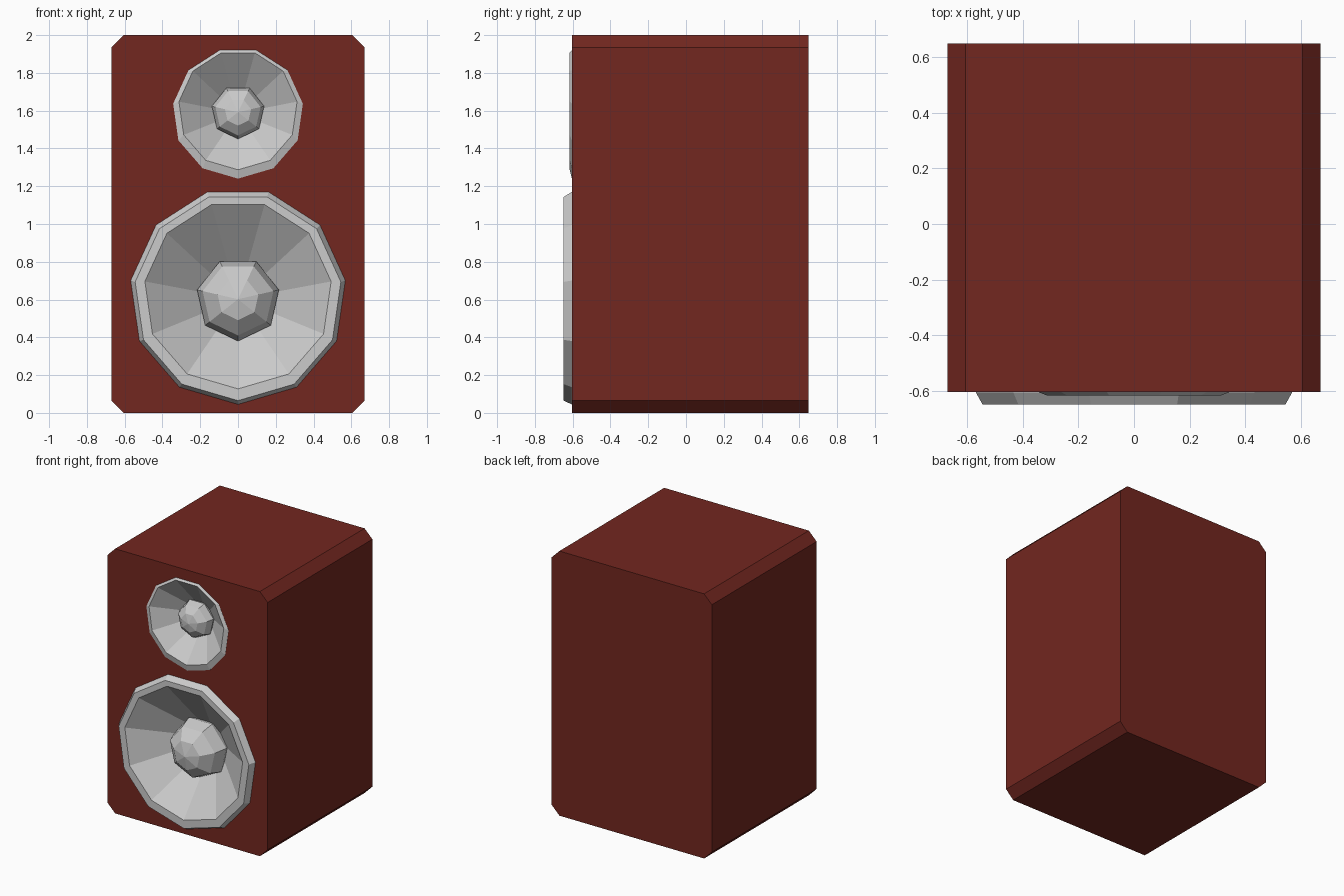
import bpy, bmesh
from math import sin, cos, pi, radians

if "Cube" in bpy.data.objects:
    bpy.data.objects.remove(bpy.data.objects["Cube"])


def make_object(name, bm):
    mesh = bpy.data.meshes.new(name)
    bm.to_mesh(mesh)
    bm.free()
    obj = bpy.data.objects.new(name, mesh)
    bpy.context.collection.objects.link(obj)
    return obj


def lathe(name, profile, sides):
    """Turn (radius, y, centre z) rings about the y direction, one corner pointing down."""
    bm = bmesh.new()
    rings = []
    for r, y, z in profile:
        angles = [-pi / 2 + 2 * pi * i / sides for i in range(sides)]
        rings.append([bm.verts.new((r * cos(a), y, z + r * sin(a))) for a in angles])
    for a, b in zip(rings, rings[1:]):
        for i in range(sides):
            j = (i + 1) % sides
            bm.faces.new((a[i], a[j], b[j], b[i]))
    bmesh.ops.remove_doubles(bm, verts=bm.verts, dist=1e-5)
    return make_object(name, bm)


def dome(name, radius, y, z, flatten):
    steps = [radians(t) for t in (150, 120, 90, 60, 30, 0)]
    return lathe(name, [(radius * sin(t), y - flatten * radius * cos(t), z) for t in steps], 7)


# Cabinet: chamfered outline extruded from front to back
W, H, C = 0.67, 2.0, 0.065
FRONT, BACK = -0.603, 0.648
outline = [(-W + C, 0), (W - C, 0), (W, C), (W, H - C),
           (W - C, H), (-W + C, H), (-W, H - C), (-W, C)]
bm = bmesh.new()
face = bm.faces.new([bm.verts.new((x, FRONT, z)) for x, z in outline])
ext = bmesh.ops.extrude_face_region(bm, geom=[face], use_keep_orig=True)
new_verts = [g for g in ext["geom"] if isinstance(g, bmesh.types.BMVert)]
bmesh.ops.translate(bm, verts=new_verts, vec=(0, BACK - FRONT, 0))
bmesh.ops.recalc_face_normals(bm, faces=bm.faces)
cabinet = make_object("cabinet", bm)
wood = bpy.data.materials.new("dark_red_wood")
wood.diffuse_color = (0.17, 0.02, 0.014, 1)
wood.use_nodes = True
wood.node_tree.nodes["Principled BSDF"].inputs["Base Color"].default_value = wood.diffuse_color
cabinet.data.materials.append(wood)

# Pockets in the front for the two drivers
bpy.context.view_layer.objects.active = cabinet
for label, r, z, depth in (("woofer", 0.53, 0.619, -0.25), ("tweeter", 0.325, 1.587, -0.32)):
    cutter = lathe(label + "_cutter", [(0, depth, z), (r, depth, z), (r, -0.8, z), (0, -0.8, z)], 11)
    cutter.hide_render = True
    mod = cabinet.modifiers.new(label + "_pocket", "BOOLEAN")
    mod.operation = "DIFFERENCE"
    mod.solver = "EXACT"
    mod.object = cutter
    bpy.ops.object.modifier_apply(modifier=mod.name)
    bpy.data.objects.remove(cutter)

# Woofer: raised rim with sunken cone, and centre dome
lathe("woofer_cone", [(0.574, -0.59, 0.619), (0.574, -0.605, 0.619), (0.55, -0.648, 0.615),
                      (0.498, -0.648, 0.625), (0.15, -0.38, 0.61), (0, -0.38, 0.61)], 11)
dome("woofer_dome", 0.222, -0.45, 0.602, 0.85)

# Tweeter: thin rim with sunken cone, and centre dome
lathe("tweeter_cone", [(0.347, -0.59, 1.587), (0.347, -0.604, 1.587), (0.316, -0.616, 1.603),
                       (0.1, -0.45, 1.592), (0, -0.45, 1.592)], 11)
dome("tweeter_dome", 0.142, -0.49, 1.592, 0.75)
